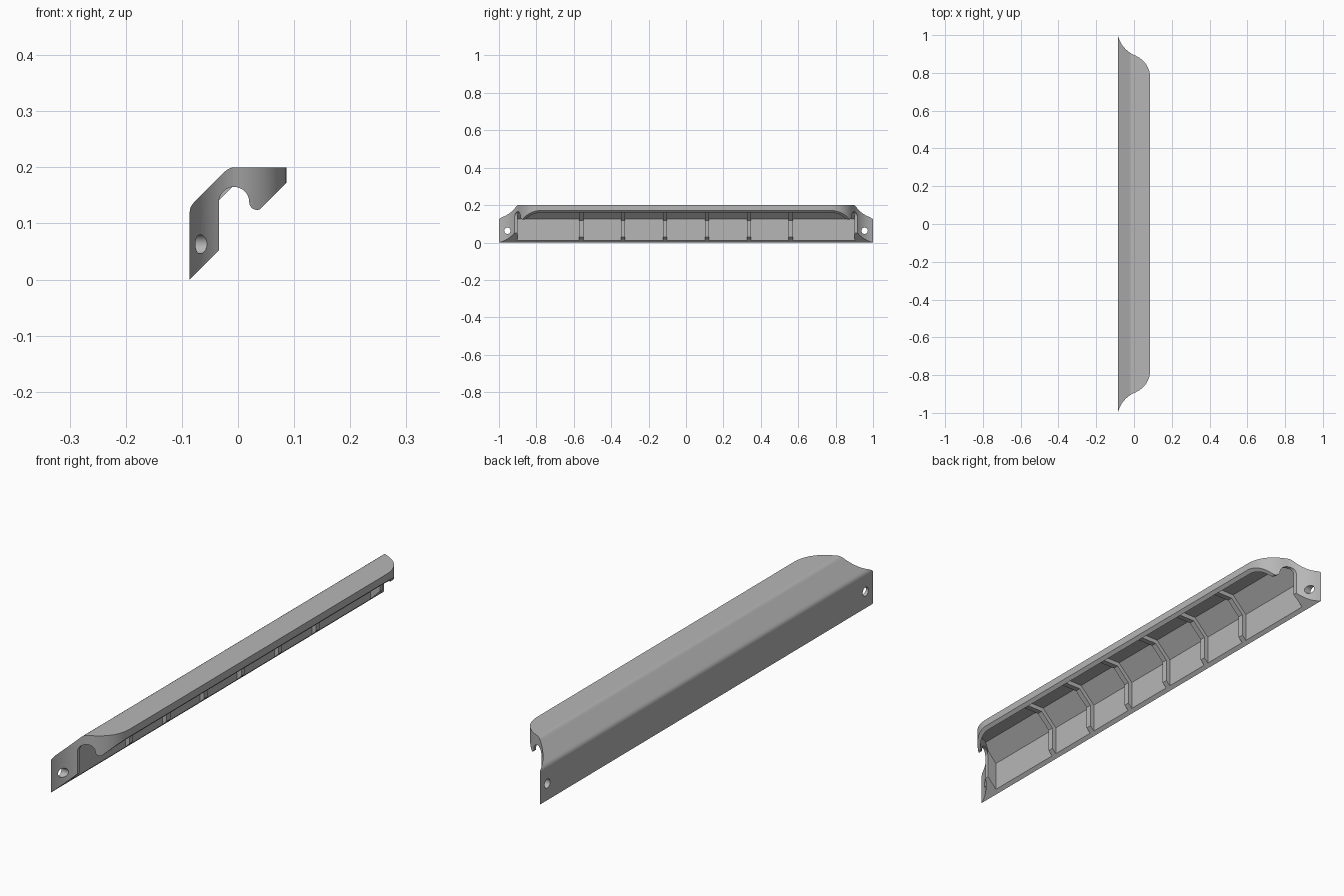
import bpy, bmesh, math
from mathutils import Vector

cube = bpy.data.objects.get("Cube")
if cube:
    bpy.data.objects.remove(cube, do_unlink=True)

W = 0.086      # half width
H = 0.2        # height
T = 0.012      # wall thickness

grey = bpy.data.materials.new("grey plastic")
grey.use_nodes = True
colour = (0.47, 0.47, 0.47, 1)
grey.diffuse_color = colour
grey.node_tree.nodes["Principled BSDF"].inputs["Base Color"].default_value = colour


def prism(name, points, axis, low, high):
    """Extrude a closed outline: axis 'y' takes (x, z), axis 'z' takes (x, y)."""
    bm = bmesh.new()
    place = (lambda a, b, d: (a, d, b)) if axis == "y" else (lambda a, b, d: (a, b, d))
    face = bm.faces.new([bm.verts.new(place(a, b, low)) for a, b in points])
    ext = bmesh.ops.extrude_face_region(bm, geom=[face])
    moved = [v for v in ext["geom"] if isinstance(v, bmesh.types.BMVert)]
    bmesh.ops.translate(bm, verts=moved, vec=place(0, 0, high - low))
    bmesh.ops.recalc_face_normals(bm, faces=bm.faces)
    mesh = bpy.data.meshes.new(name)
    bm.to_mesh(mesh)
    bm.free()
    obj = bpy.data.objects.new(name, mesh)
    bpy.context.collection.objects.link(obj)
    mesh.materials.append(grey)
    return obj


def select(obj):
    bpy.ops.object.select_all(action="DESELECT")
    obj.select_set(True)
    bpy.context.view_layer.objects.active = obj


def combine(obj, tool, operation):
    select(obj)
    mod = obj.modifiers.new("cut", "BOOLEAN")
    mod.operation, mod.solver, mod.object = operation, "EXACT", tool
    bpy.ops.object.modifier_apply(modifier=mod.name)
    bpy.data.objects.remove(tool, do_unlink=True)


def curve(a, b, c, steps):
    a, b, c = Vector(a), Vector(b), Vector(c)
    return [a.lerp(b, i / steps).lerp(b.lerp(c, i / steps), i / steps)
            for i in range(steps + 1)]


def arc(cx, cz, r, start, end, steps):
    angles = [math.radians(start + (end - start) * i / steps) for i in range(steps + 1)]
    return [(cx + r * math.cos(a), cz + r * math.sin(a)) for a in angles]


def mirrored(points):
    return points + [(x, -y) for x, y in reversed(points)]


# S-shaped end line in plan, and the same line moved inwards by the wall
end_line = curve((-W, 1), (-0.065, 0.925), (0, 0.895), 14)
end_line += curve((0, 0.895), (0.082, 0.86), (W, 0.775), 16)[1:]
inner_line = []
for i, p in enumerate(end_line):
    d = end_line[min(i + 1, len(end_line) - 1)] - end_line[max(i - 1, 0)]
    q = p + Vector((d.y, -d.x)).normalized() * T
    if q.y < 0.905:
        inner_line.append(tuple(q))
outer_plan = mirrored([(-0.1, 1.06)] + [tuple(p) for p in end_line])
inner_plan = mirrored([(-0.12, 0.905)] + inner_line)

# Outer body with softened back corners, open side at 45 degrees
s = 0.009
section = [(-W, 0)]
section += curve((-W, 0.13 - s), (-W, 0.13), (-W + s, 0.13 + s), 5)
section += curve((-0.016 - s, H - s), (-0.016, H), (-0.016 + s, H), 5)
section += [(0.1, H), (0.1, 0.1 + W)]
body = prism("cover_body", section, "y", -1.2, 1.2)
combine(body, prism("plan", outer_plan, "z", -0.1, 0.4), "INTERSECT")

# Hollow inside
inset = [(-W + T, -0.1), (-W + T, 0.125), (-0.011, H - T), (0.12, H - T), (0.12, -0.1)]
cavity = prism("cavity", inset, "y", -1.2, 1.2)
combine(cavity, prism("cavity_plan", inner_plan, "z", -0.2, 0.4), "INTERSECT")
combine(body, cavity, "DIFFERENCE")

# Hook-shaped notch through both end walls
notch = [(-0.034, -0.05)] + arc(-0.007, 0.138, 0.027, 180, 0, 16)
notch += arc(0.034, 0.138, 0.014, 180, 315, 10)[1:] + [(0.0439, -0.05)]
combine(body, prism("notch", notch, "y", -1.2, 1.2), "DIFFERENCE")

# Screw holes in the end tabs
for side in (-1, 1):
    bpy.ops.mesh.primitive_cylinder_add(vertices=28, radius=0.017, depth=0.3,
                                        location=(-W, side * 0.955, 0.063),
                                        rotation=(0, math.pi / 2, 0))
    combine(body, bpy.context.object, "DIFFERENCE")

select(body)
bpy.ops.object.shade_smooth_by_angle(angle=math.radians(30))

# Inner stiffening ribs
rib = [(-0.08, 0.006), (-0.08, 0.127), (-0.0135, 0.194), (0.08, 0.194),
       (0.08, 0.171), (-0.004, 0.171), (-0.057, 0.118), (-0.057, 0.029)]
for i in range(6):
    y = (i - 2.5) * 0.224
    prism(f"rib_{i + 1}", rib, "y", y - 0.011, y + 0.011)
